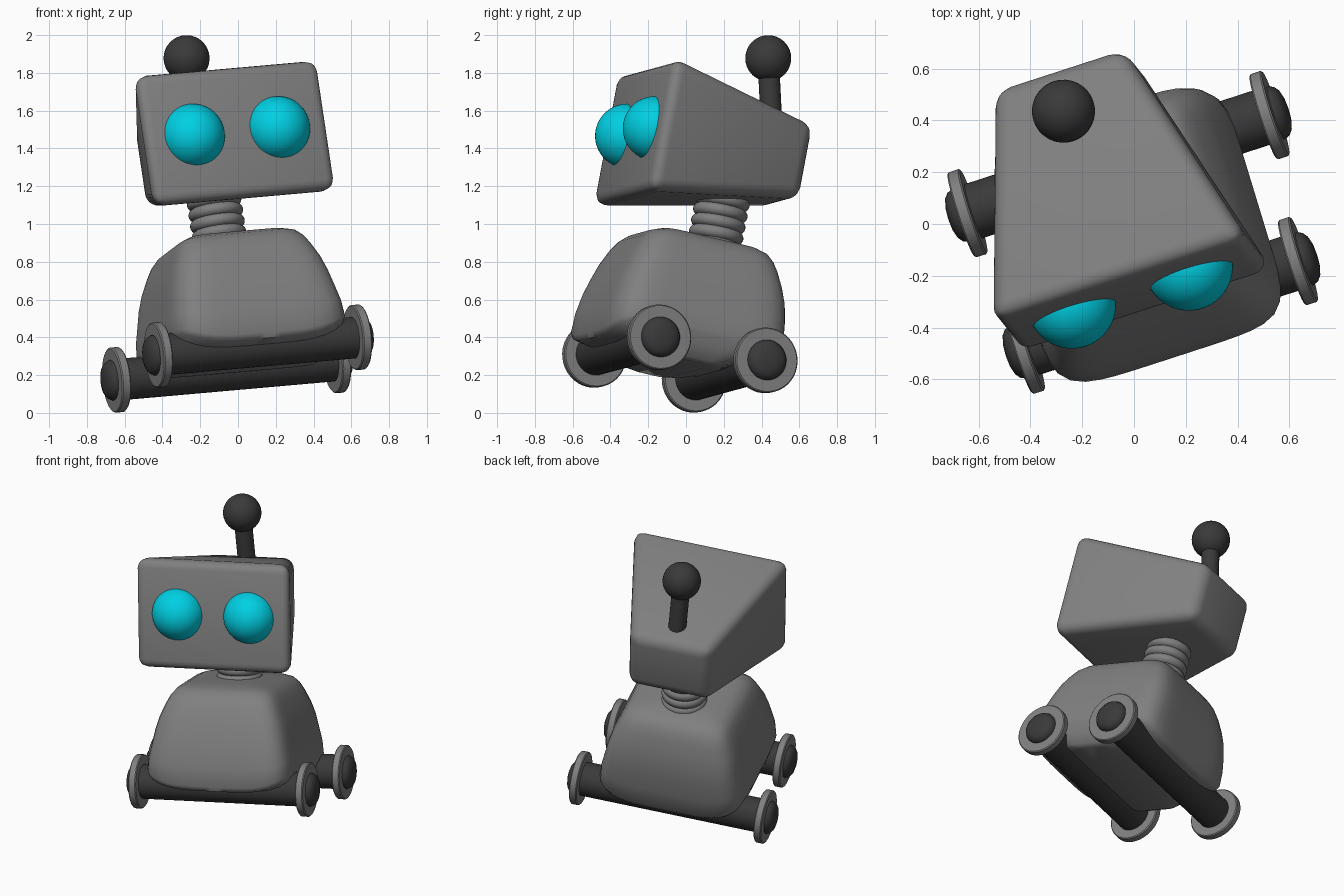
import bpy, bmesh, math
from mathutils import Matrix, Vector

if "Cube" in bpy.data.objects:
    bpy.data.objects.remove(bpy.data.objects["Cube"])

# Pose of the whole robot (columns: its own right, back and up directions)
EX, EY = Vector((.9477, .3079, .0837)), Vector((-.2843, .9335, -.2175))
EZ = EX.cross(EY)
POSE = Matrix((EX, EY, EZ)).transposed().to_4x4()
POSE.translation = (.023, -.0415, .290)


def material(name, rgb):
    m = bpy.data.materials.new(name)
    m.diffuse_color = (*rgb, 1)
    m.use_nodes = True
    m.node_tree.nodes["Principled BSDF"].inputs["Base Color"].default_value = m.diffuse_color
    return m


GREY = material("mid grey", (.215, .215, .215))
DARK = material("dark grey", (.042, .042, .042))
CYAN = material("cyan", (0, .63, .77))


def finish(name, bm, mat, local=Matrix(), angle=35):
    bmesh.ops.recalc_face_normals(bm, faces=bm.faces[:])
    me = bpy.data.meshes.new(name)
    bm.to_mesh(me)
    bm.free()
    me.transform(POSE @ local)
    me.materials.append(mat)
    ob = bpy.data.objects.new(name, me)
    bpy.context.collection.objects.link(ob)
    bpy.ops.object.select_all(action='DESELECT')
    ob.select_set(True)
    bpy.context.view_layer.objects.active = ob
    bpy.ops.object.shade_smooth_by_angle(angle=math.radians(angle))
    return ob


def loft(rings):
    """Skin a stack of closed rings and cap both ends."""
    bm = bmesh.new()
    rows = [[bm.verts.new(p) for p in r] for r in rings]
    for a, b in zip(rows, rows[1:]):
        n = len(a)
        for i in range(n):
            j = (i + 1) % n
            bm.faces.new((a[i], a[j], b[j], b[i]))
    bm.faces.new(rows[0][::-1])
    bm.faces.new(rows[-1])
    return bm


def lathe(name, profile, mat, local=Matrix(), n=40, angle=35):
    rings = [[(r * math.cos(math.tau * i / n), r * math.sin(math.tau * i / n), z)
              for i in range(n)] for r, z in profile]
    return finish(name, loft(rings), mat, local, angle)


# Body: stacked rounded rectangles (height, half width, front, back, droop of
# the lower rim in the middle of the front and back)
def section(w, hw, vf, vb, droop=0, n=72, e=7):
    pts = []
    for i in range(n):
        t = math.tau * (i + .5) / n
        c, s = math.cos(t), math.sin(t)
        k = (abs(c) ** e + abs(s) ** e) ** (-1 / e)
        dip = droop * (1 - abs(k * c) ** 4) * abs(k * s) ** 2
        pts.append((hw * k * c, (vf + vb) / 2 + (vb - vf) / 2 * k * s, w - dip))
    return pts


finish("body", loft([section(*r) for r in (
    (-.06, .40, -.12, .07), (-.045, .43, -.22, .15), (.03, .46, -.36, .29, .05),
    (.085, .478, -.495, .44, .085), (.11, .482, -.51, .458, .08), (.19, .474, -.507, .458, .04),
    (.27, .455, -.49, .45), (.36, .436, -.465, .435), (.44, .412, -.44, .41),
    (.52, .377, -.405, .378), (.57, .352, -.375, .35), (.608, .32, -.335, .315),
    (.63, .27, -.28, .265), (.64, .16, -.17, .16))]), GREY, angle=55)

# Axles with flanged wheels and domed hubs
for label, v, half in (("front", -.292, .556), ("rear", .292, .615)):
    along = Matrix.Translation((0, v, 0)) @ Matrix.Rotation(math.pi / 2, 4, 'Y')
    lathe(label + "_axle", [(.11, -half), (.11, half)], DARK, along)
    for side, s in (("left", -1), ("right", 1)):
        end = Matrix.Translation((s * half, v, 0)) @ Matrix.Rotation(s * math.pi / 2, 4, 'Y')
        lathe(f"{label}_{side}_wheel", [(.167, -.025), (.173, -.019), (.173, .019), (.167, .025)],
              GREY, end, angle=30)
        lathe(f"{label}_{side}_hub", [(.107, .02), (.107, .03), (.098, .05), (.08, .064),
                                      (.05, .073), (.02, .076)], DARK, end, angle=60)

# Ridged neck
ridges = []
for k in range(5):
    for i in range(8):
        ridges.append((.127 + .019 * math.sin(math.pi * i / 8) ** .6, .60 + .06 * k + .06 * i / 8))
lathe("neck", ridges, GREY, Matrix.Translation((0, .081, 0)), angle=50)


# Head: box tapering towards the back, rounded edges
def head_ring(v, hw, lo, hi):
    return [(-hw, v, lo), (hw, v, lo), (hw, v, hi), (-hw, v, hi)]


bm = loft([head_ring(-.473, .52, .765, 1.49), head_ring(.427, .263, .943, 1.344)])
bmesh.ops.bevel(bm, geom=bm.edges[:], offset=.065, segments=5, profile=.5, affect='EDGES')
finish("head", bm, GREY, angle=40)

# Eyes: sphere caps on the face
R, face = .171, .042
low = math.asin(face / R - .1)
cap = [(R * math.cos(a), R * math.sin(a))
       for a in [low + (math.pi / 2 - .02 - low) * i / 14 for i in range(15)]]
for side, s in (("left", -1), ("right", 1)):
    lathe(side + "_eye", cap, CYAN, Matrix.Translation((s * .238 + .004, -.432, 1.133))
          @ Matrix.Rotation(math.pi / 2, 4, 'X'), angle=50)

# Antenna leaning forwards, with a ball on top
tip = Matrix.Translation((0, .184, 1.674)) @ Matrix.Rotation(math.radians(14), 4, 'X')
lathe("antenna_rod", [(.057, -.40), (.057, 0)], DARK, tip, n=24)
bm = bmesh.new()
bmesh.ops.create_uvsphere(bm, u_segments=32, v_segments=20, radius=.122)
finish("antenna_ball", bm, DARK, tip)
